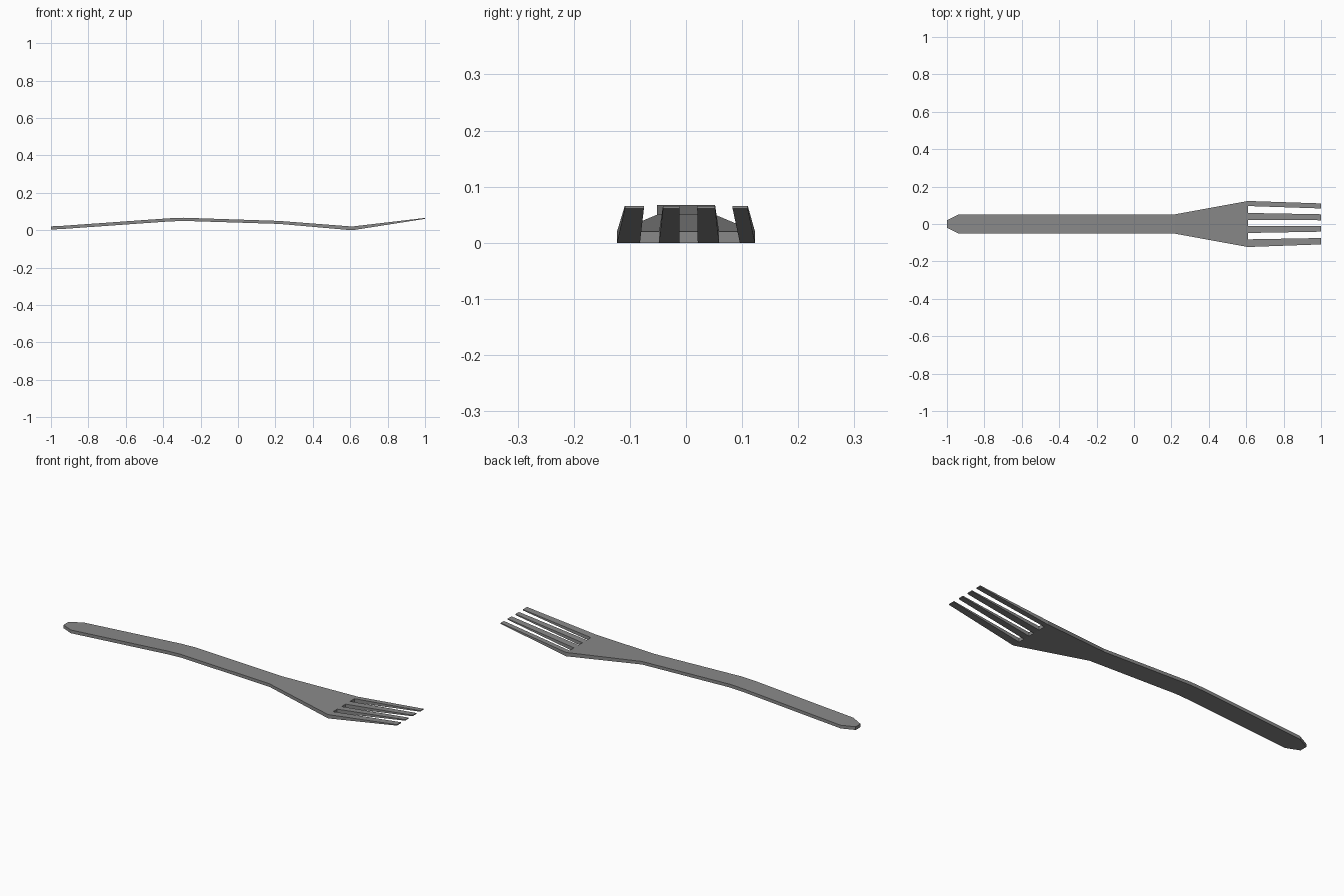
import bpy
import bmesh

if "Cube" in bpy.data.objects:
    bpy.data.objects.remove(bpy.data.objects["Cube"])

steel = bpy.data.materials.new("grey_steel")
steel.diffuse_color = (0.25, 0.25, 0.25, 1)
steel.use_nodes = True
steel.node_tree.nodes["Principled BSDF"].inputs["Base Color"].default_value = steel.diffuse_color

bm = bmesh.new()


def row(x, ys, z0, z1):
    """Bottom and top vertex rows at one station along the fork."""
    return ([bm.verts.new((x, y, z0)) for y in ys],
            [bm.verts.new((x, y, z1)) for y in ys])


def bridge(a, b):
    """Top, bottom and both side faces between two stations."""
    (a0, a1), (b0, b1) = a, b
    bm.faces.new(a1[::-1] + b1)
    bm.faces.new(a0 + b0[::-1])
    bm.faces.new((a0[0], b0[0], b1[0], a1[0]))
    bm.faces.new((a0[-1], a1[-1], b1[-1], b0[-1]))


def cap(r):
    bm.faces.new(r[0] + r[1][::-1])


# left and right edge of each tine, at the root and at the tip
tines = [((-0.123, -0.082), (-0.109, -0.075)),
         ((-0.048, -0.012), (-0.041, -0.012)),
         ((0.021, 0.059), (0.020, 0.052)),
         ((0.096, 0.123), (0.083, 0.110))]

# handle stations: x, half width, bottom z, top z
handle = [(-1.0, 0.020, 0.004, 0.021),
          (-0.935, 0.052, 0.007, 0.024),
          (-0.37, 0.052, 0.047, 0.064),
          (-0.29, 0.052, 0.050, 0.067),
          (0.22, 0.052, 0.034, 0.050)]
rows = [row(x, (-w, w), z0, z1) for x, w, z0, z1 in handle]

# wide end of the head carries all the tine root corners
root = row(0.61, [y for base, tip in tines for y in base], 0.0, 0.020)
rows.append(root)
cap(rows[0])
for a, b in zip(rows, rows[1:]):
    bridge(a, b)

# tapering tines and the gap walls between them
for i, (base, tip) in enumerate(tines):
    k = 2 * i
    start = (root[0][k:k + 2], root[1][k:k + 2])
    end = row(1.0, tip, 0.061, 0.066)
    bridge(start, end)
    cap(end)
    if i < 3:
        cap((root[0][k + 1:k + 3], root[1][k + 1:k + 3]))

bmesh.ops.recalc_face_normals(bm, faces=bm.faces)
mesh = bpy.data.meshes.new("fork")
bm.to_mesh(mesh)
bm.free()
mesh.materials.append(steel)
fork = bpy.data.objects.new("fork", mesh)
bpy.context.collection.objects.link(fork)
